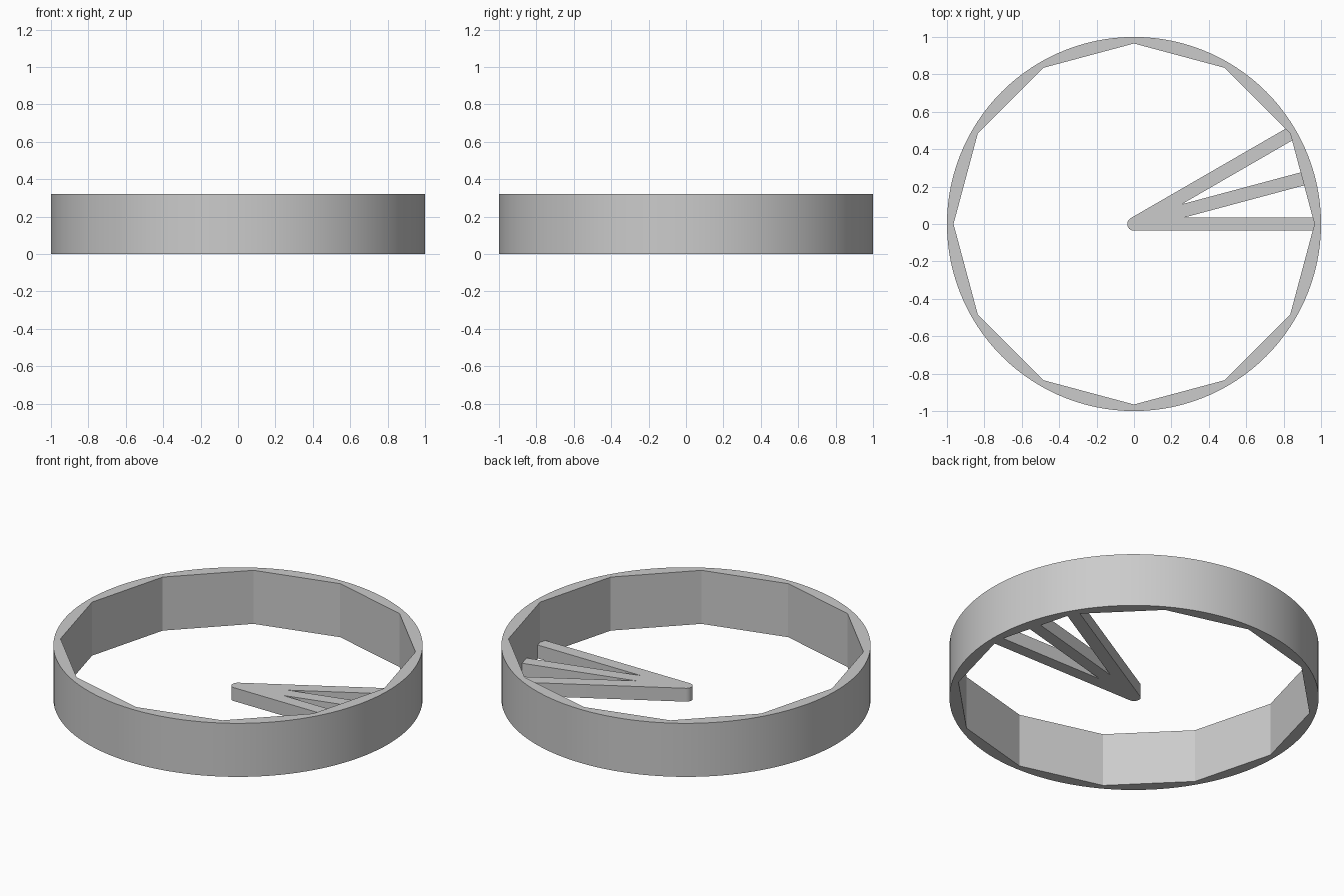
import bpy
import bmesh
from math import sin, cos, pi, radians
from mathutils import Vector

if "Cube" in bpy.data.objects:
    bpy.data.objects.remove(bpy.data.objects["Cube"])

RING_HEIGHT = 0.32
SPOKE_HEIGHT = 0.08
INNER_RADIUS = 0.965
SIDES = 12           # flat sides of the ring's inside
STEPS = 10           # outer segments per flat side
HALF_WIDTH = 0.036   # half the width of a spoke
SPOKE_REACH = 0.97   # ends just inside the ring wall
SPOKE_ANGLES = [radians(a) for a in (0, 15, 30)]

grey = bpy.data.materials.new("plain_grey")
grey.use_nodes = True
grey.diffuse_color = (0.6, 0.6, 0.6, 1)
grey.node_tree.nodes["Principled BSDF"].inputs["Base Color"].default_value = (0.6, 0.6, 0.6, 1)


def polar(radius, angle, z=0):
    return Vector((radius * cos(angle), radius * sin(angle), z))


def extrude_to_object(name, bm, height):
    """Raise the flat outline in bm into a solid and make it an object."""
    bmesh.ops.remove_doubles(bm, verts=bm.verts[:], dist=0.0001)
    solid = bmesh.ops.extrude_face_region(bm, geom=bm.faces[:], use_keep_orig=True)
    top = [v for v in solid["geom"] if isinstance(v, bmesh.types.BMVert)]
    bmesh.ops.translate(bm, verts=top, vec=(0, 0, height))
    bmesh.ops.recalc_face_normals(bm, faces=bm.faces[:])
    mesh = bpy.data.meshes.new(name)
    bm.to_mesh(mesh)
    bm.free()
    mesh.materials.append(grey)
    obj = bpy.data.objects.new(name, mesh)
    bpy.context.collection.objects.link(obj)
    bpy.ops.object.select_all(action="DESELECT")
    obj.select_set(True)
    bpy.context.view_layer.objects.active = obj
    bpy.ops.object.shade_smooth_by_angle(angle=radians(25))
    return obj


# Ring: round outside, twelve flat sides inside
bm = bmesh.new()
sector = 2 * pi / SIDES
for i in range(SIDES):
    start = i * sector
    points = [polar(1, start + sector * s / STEPS) for s in range(STEPS + 1)]
    points += [polar(INNER_RADIUS, start + sector), polar(INNER_RADIUS, start)]
    bm.faces.new([bm.verts.new(p) for p in points])
extrude_to_object("ring", bm, RING_HEIGHT)

# Spokes: one fan-shaped outline with a rounded tip at the centre
outline = []
for i, angle in enumerate(SPOKE_ANGLES):
    if i:  # notch between neighbouring spokes
        half_gap = (angle - SPOKE_ANGLES[i - 1]) / 2
        outline.append(polar(HALF_WIDTH / sin(half_gap), angle - half_gap))
    end = polar(SPOKE_REACH, angle)
    side = polar(HALF_WIDTH, angle + pi / 2)
    outline += [end - side, end + side]
first, last = SPOKE_ANGLES[0] + 1.5 * pi, SPOKE_ANGLES[-1] + pi / 2
arc_steps = 16
outline += [polar(HALF_WIDTH, last + (first - last) * s / arc_steps)
            for s in range(arc_steps + 1)]
bm = bmesh.new()
bm.faces.new([bm.verts.new(p) for p in outline])
extrude_to_object("spokes", bm, SPOKE_HEIGHT)
